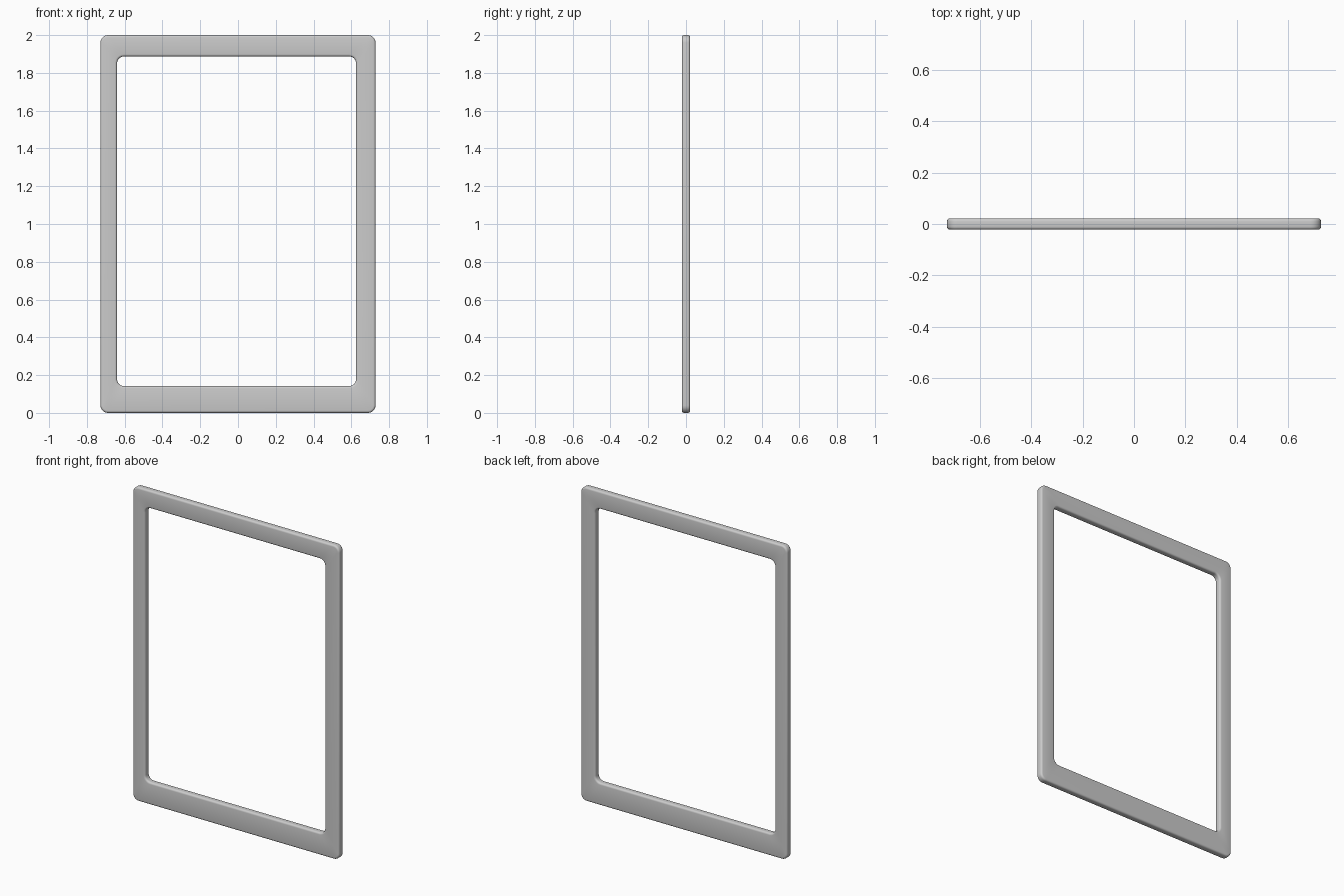
import bpy, bmesh, math

if "Cube" in bpy.data.objects:
    bpy.data.objects.remove(bpy.data.objects["Cube"])

HALF_T = 0.022   # half thickness of the frame
EDGE = 0.012     # rounding of the long edges
SEG = 6          # steps per rounded corner


def rounded_rect(x0, x1, z0, z1, r):
    corners = [(x1 - r, z1 - r), (x0 + r, z1 - r), (x0 + r, z0 + r), (x1 - r, z0 + r)]
    pts = []
    for i, (cx, cz) in enumerate(corners):
        for s in range(SEG + 1):
            a = math.pi / 2 * (i + s / SEG)
            pts.append((cx + r * math.cos(a), cz + r * math.sin(a)))
    return pts


def outer(d):
    return rounded_rect(-0.728 + d, 0.728 - d, d, 2 - d, 0.04 - d)


def inner(d):
    return rounded_rect(-0.64 - d, 0.625 + d, 0.142 - d, 1.887 + d, 0.036 + d)


# rounded edge section: (inset, y) from front to back
section = []
for sign, steps in ((-1, range(5)), (1, range(4, -1, -1))):
    for k in steps:
        a = math.pi / 2 * k / 4
        section.append((EDGE * (1 - math.sin(a)),
                        sign * (HALF_T - EDGE + EDGE * math.cos(a))))

# loops run around the outside front to back, then the opening back to front
bm = bmesh.new()
loops = [[bm.verts.new((x, y, z)) for x, z in outer(d)] for d, y in section]
loops += [[bm.verts.new((x, y, z)) for x, z in inner(d)] for d, y in reversed(section)]
for i, a in enumerate(loops):
    b = loops[(i + 1) % len(loops)]
    for j in range(len(a)):
        k = (j + 1) % len(a)
        bm.faces.new((a[j], a[k], b[k], b[j]))
bmesh.ops.recalc_face_normals(bm, faces=bm.faces[:])

mesh = bpy.data.meshes.new("frame")
bm.to_mesh(mesh)
bm.free()
frame = bpy.data.objects.new("frame", mesh)
bpy.context.collection.objects.link(frame)
bpy.context.view_layer.objects.active = frame
frame.select_set(True)
bpy.ops.object.shade_smooth_by_angle(angle=math.radians(40))
